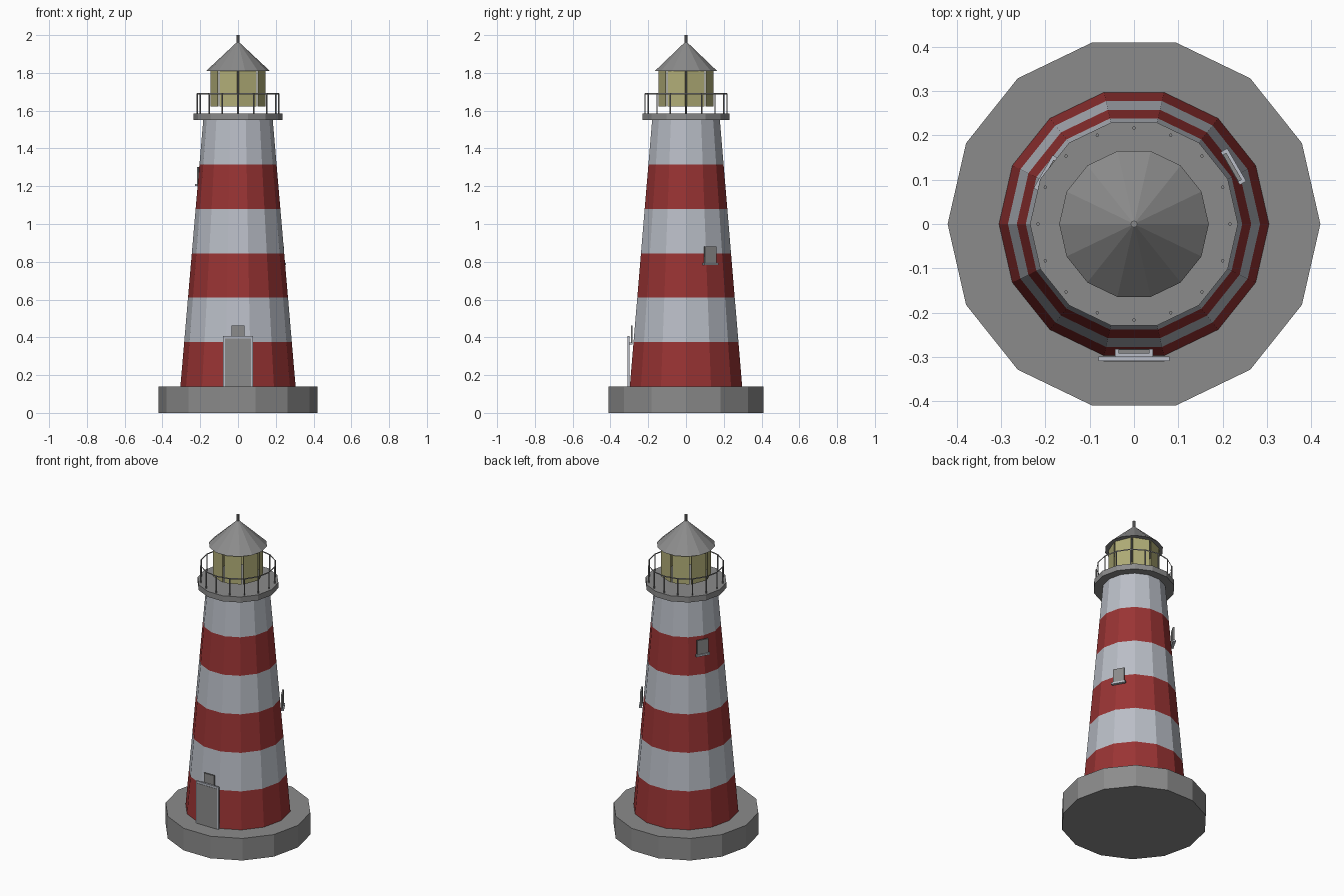
import bpy, bmesh
from math import sin, cos, pi, radians
from mathutils import Matrix

if "Cube" in bpy.data.objects:
    bpy.data.objects.remove(bpy.data.objects["Cube"], do_unlink=True)


def material(name, rgb):
    m = bpy.data.materials.new(name)
    m.use_nodes = True
    colour = (*rgb, 1)
    m.diffuse_color = colour
    m.node_tree.nodes["Principled BSDF"].inputs["Base Color"].default_value = colour
    return m


STONE = material("stone grey", (0.26, 0.26, 0.26))
RED = material("band red", (0.32, 0.034, 0.034))
WHITE = material("band white", (0.49, 0.515, 0.57))
GLASS = material("lamp yellow", (0.45, 0.43, 0.19))

SIDES = 14
BASE_TOP, TOWER_TOP, DECK_TOP = 0.14, 1.55, 1.585
R_BOTTOM, R_TOP = 0.305, 0.184


def tower_radius(z):
    return R_BOTTOM + (R_TOP - R_BOTTOM) * (z - BASE_TOP) / (TOWER_TOP - BASE_TOP)


def finish(name, bm, mats):
    bmesh.ops.remove_doubles(bm, verts=bm.verts, dist=1e-5)
    bmesh.ops.recalc_face_normals(bm, faces=bm.faces)
    me = bpy.data.meshes.new(name)
    bm.to_mesh(me)
    bm.free()
    for m in mats:
        me.materials.append(m)
    ob = bpy.data.objects.new(name, me)
    bpy.context.scene.collection.objects.link(ob)
    return ob


def lathe(name, profile, mats, sides=SIDES, centre=(0, 0)):
    """Turn (radius, z) points about a vertical axis; materials alternate by band."""
    bm = bmesh.new()
    rings = []
    for r, z in profile:
        if r == 0:
            rings.append([bm.verts.new((*centre, z))] * sides)
        else:
            angles = [2 * pi * k / sides for k in range(sides)]
            rings.append([bm.verts.new((centre[0] + r * cos(a), centre[1] + r * sin(a), z))
                          for a in angles])
    for i, (low, high) in enumerate(zip(rings, rings[1:])):
        for k in range(sides):
            n = (k + 1) % sides
            corners = list(dict.fromkeys((low[k], low[n], high[n], high[k])))
            bm.faces.new(corners).material_index = i % len(mats)
    return finish(name, bm, mats)


def box(name, mat, angle, radius, width, depth, z0, z1):
    """Box whose outer face stands at the given radius, facing the given angle."""
    bm = bmesh.new()
    bmesh.ops.create_cube(bm, size=1)
    bmesh.ops.scale(bm, verts=bm.verts, vec=(depth, width, z1 - z0))
    bmesh.ops.translate(bm, verts=bm.verts, vec=(radius - depth / 2, 0, (z0 + z1) / 2))
    bmesh.ops.rotate(bm, verts=bm.verts, matrix=Matrix.Rotation(radians(angle), 3, 'Z'))
    return finish(name, bm, [mat])


# Foundation and striped tower
lathe("foundation", [(0, 0), (0.421, 0), (0.421, BASE_TOP), (0, BASE_TOP)], [STONE])
levels = [BASE_TOP + (TOWER_TOP - BASE_TOP) * i / 6 for i in range(7)]
lathe("tower", [(tower_radius(z), z) for z in levels], [RED, WHITE])

# Gallery deck and railing
lathe("gallery_deck", [(0, TOWER_TOP), (0.235, TOWER_TOP), (0.235, DECK_TOP), (0, DECK_TOP)], [STONE])
RAIL_R, POSTS = 0.217, 16
for k in range(POSTS):
    a = 2 * pi * k / POSTS
    lathe(f"railing_post_{k + 1}", [(0, DECK_TOP), (0.004, DECK_TOP), (0.004, 1.692), (0, 1.692)],
          [STONE], sides=6, centre=(RAIL_R * cos(a), RAIL_R * sin(a)))
lathe("railing_top", [(RAIL_R, 1.686), (RAIL_R, 1.694)], [STONE], sides=POSTS)

# Lantern panes, lamp rod, roof and finial
for k in range(8):
    box(f"lantern_pane_{k + 1}", GLASS, 22.5 + 45 * k, 0.137, 0.101, 0.005, 1.622, 1.812)
lathe("lamp_rod", [(0.004, DECK_TOP), (0.004, 1.83)], [STONE], sides=8)
lathe("roof", [(0, 1.81), (0.169, 1.81), (0, 1.968)], [STONE])
lathe("finial", [(0, 1.94), (0.008, 1.94), (0.008, 2.0), (0, 2.0)], [STONE], sides=8)

# Door with a light frame
box("door_frame", WHITE, -90, 0.309, 0.16, 0.01, BASE_TOP, 0.407)
box("door_panel", STONE, -90, 0.311, 0.138, 0.004, BASE_TOP, 0.395)

# Windows climbing the tower in a spiral
for i in range(3):
    z, r, angle = 0.362 + 0.42 * i, 0.286 - 0.031 * i, -90 + 120 * i
    box(f"window_pane_{i + 1}", STONE, angle, r + 0.006, 0.07, 0.009, z + 0.01, z + 0.1)
    box(f"window_sill_{i + 1}", WHITE, angle, r + 0.013, 0.086, 0.017, z, z + 0.011)
